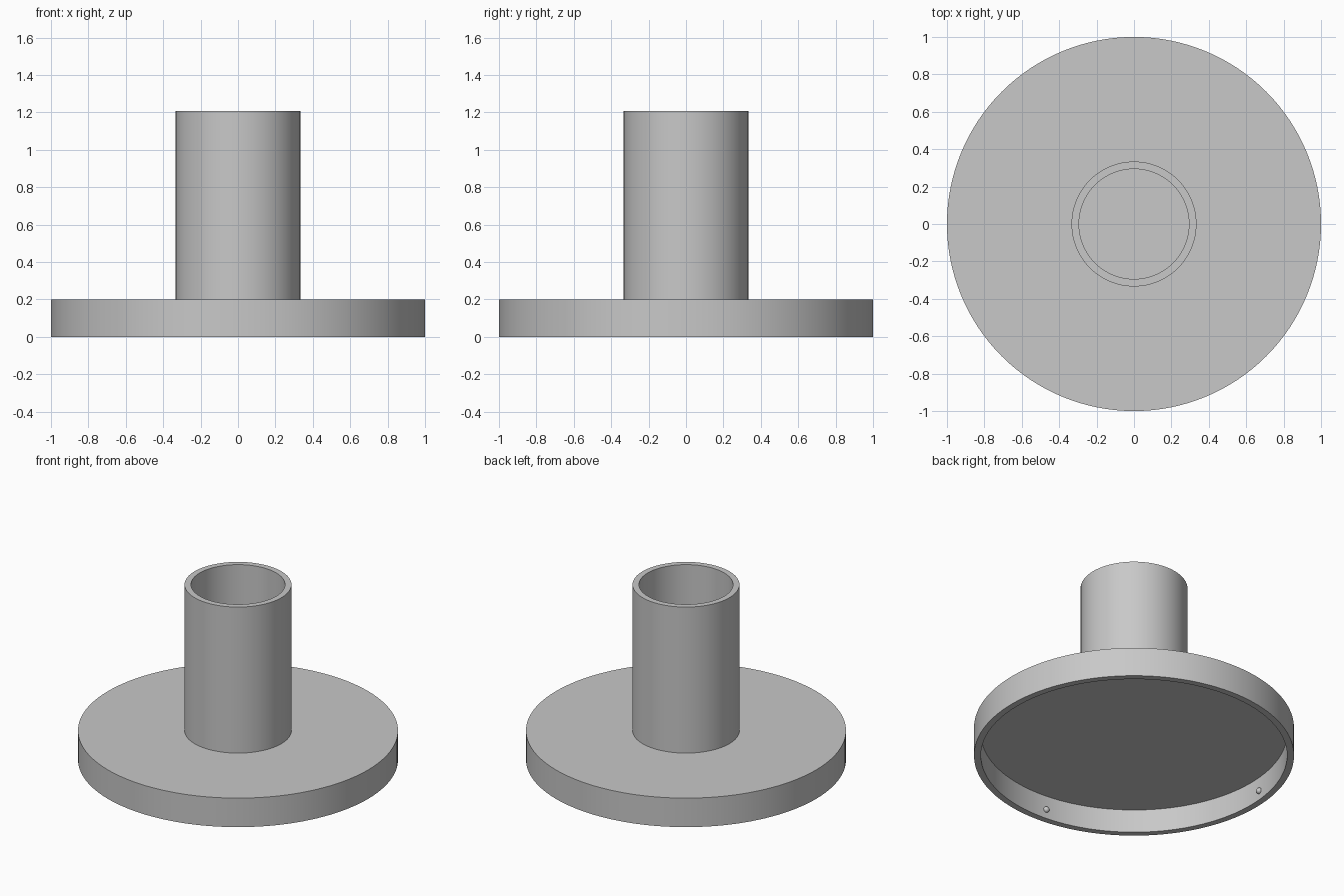
import bpy
import bmesh
from math import cos, sin, radians, tau
from mathutils import Matrix

cube = bpy.data.objects.get("Cube")
if cube:
    bpy.data.objects.remove(cube, do_unlink=True)

grey = bpy.data.materials.new("plain_grey")
grey.use_nodes = True
GREY = (0.58, 0.58, 0.58, 1)
grey.diffuse_color = GREY
grey.node_tree.nodes["Principled BSDF"].inputs["Base Color"].default_value = GREY

SEGMENTS = 128
BASE_TOP, CEILING, TUBE_TOP = 0.2, 0.16, 1.207
RIM_INNER = 0.957


def finish(name, bm):
    """Turn a bmesh into a smooth-shaded grey object."""
    bmesh.ops.recalc_face_normals(bm, faces=bm.faces)
    mesh = bpy.data.meshes.new(name)
    bm.to_mesh(mesh)
    bm.free()
    mesh.materials.append(grey)
    obj = bpy.data.objects.new(name, mesh)
    bpy.context.collection.objects.link(obj)
    bpy.ops.object.select_all(action="DESELECT")
    obj.select_set(True)
    bpy.context.view_layer.objects.active = obj
    bpy.ops.object.shade_smooth_by_angle(angle=radians(30))
    return obj


def lathe(name, profile):
    """Revolve (radius, height) points; both open ends are capped."""
    bm = bmesh.new()
    rings = [[bm.verts.new((r * cos(tau * i / SEGMENTS), r * sin(tau * i / SEGMENTS), z))
              for i in range(SEGMENTS)] for r, z in profile]
    for low, high in zip(rings, rings[1:]):
        for i in range(SEGMENTS):
            j = (i + 1) % SEGMENTS
            bm.faces.new((low[i], low[j], high[j], high[i]))
    bm.faces.new(rings[0])
    bm.faces.new(rings[-1])
    return finish(name, bm)


# Hollow lid flange and blind tube in one shell: ceiling, rim, top, tube, tube floor
lathe("flanged_tube", [
    (RIM_INNER, CEILING), (RIM_INNER, 0), (1, 0), (1, BASE_TOP),
    (0.334, BASE_TOP), (0.334, TUBE_TOP), (0.294, TUBE_TOP), (0.294, BASE_TOP),
])

# Four small retaining bumps around the inside of the rim
for n in range(4):
    angle = radians(-5 + 90 * n)
    bm = bmesh.new()
    bmesh.ops.create_uvsphere(
        bm, u_segments=24, v_segments=12, radius=0.02,
        matrix=Matrix.Translation((0.955 * cos(angle), 0.955 * sin(angle), 0.062)))
    finish(f"rim_bump_{n + 1}", bm)
